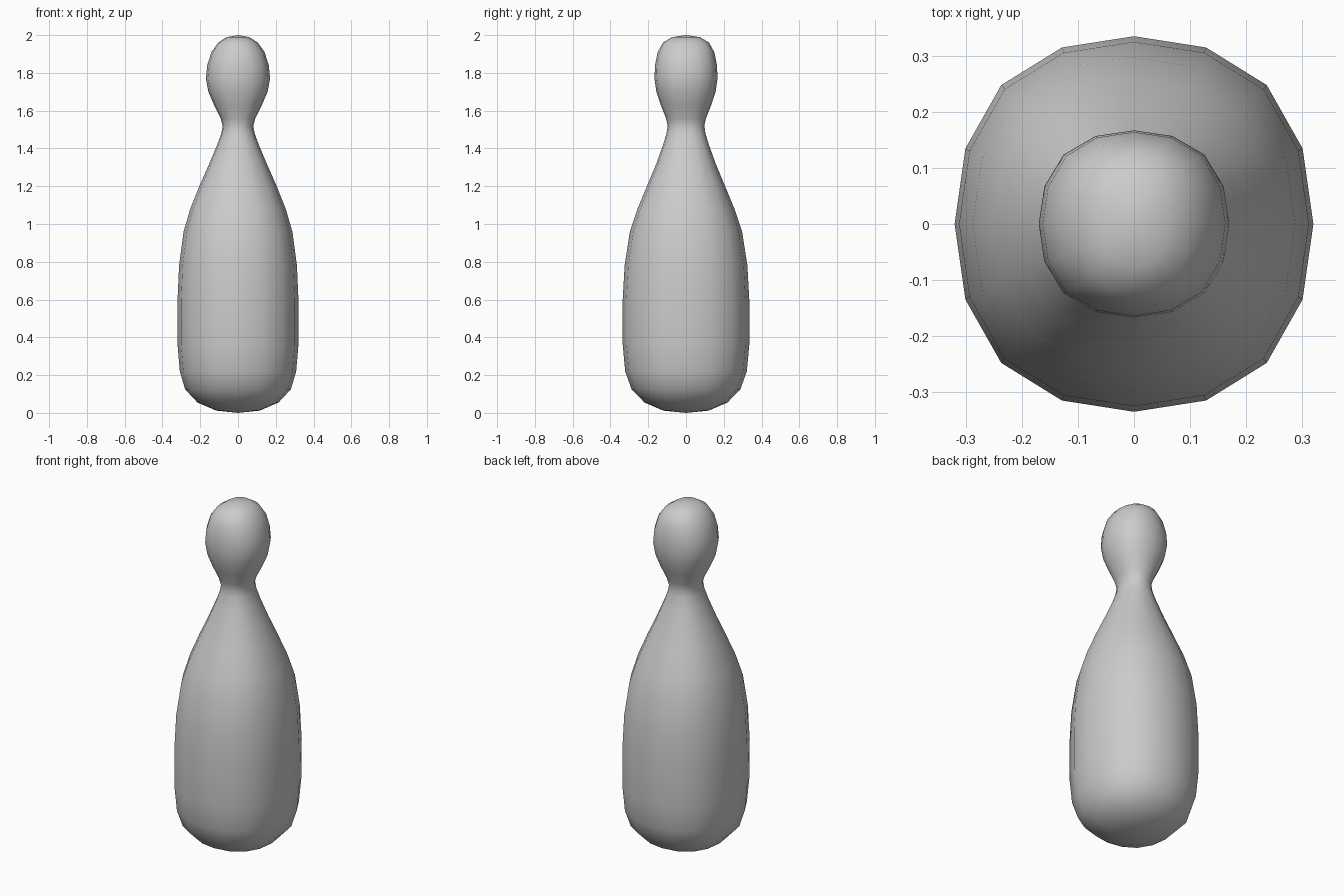
import bpy, bmesh

# Rings of the pin: height, half width in x, half depth in y
rings = [
    (0.012, 0.115, 0.12), (0.055, 0.215, 0.22), (0.125, 0.28, 0.288),
    (0.22, 0.308, 0.322), (0.36, 0.32, 0.335), (0.60, 0.32, 0.335),
    (0.78, 0.312, 0.325), (0.96, 0.288, 0.297), (1.08, 0.253, 0.257),
    (1.20, 0.205, 0.207), (1.32, 0.152, 0.157), (1.42, 0.110, 0.121),
    (1.48, 0.088, 0.103), (1.52, 0.081, 0.097), (1.56, 0.092, 0.106),
    (1.63, 0.127, 0.134), (1.70, 0.157, 0.157), (1.77, 0.17, 0.167),
    (1.84, 0.163, 0.164), (1.91, 0.141, 0.150), (1.96, 0.105, 0.122),
    (1.989, 0.06, 0.075),
]

# Slightly squared 16-sided cross-section, quarter turn repeated
quarter = [(1, 0), (0.94, 0.402), (0.74, 0.74), (0.402, 0.94)]
section = []
for _ in range(4):
    section += quarter
    quarter = [(-y, x) for x, y in quarter]

bm = bmesh.new()
loops = [[bm.verts.new((x * rx, y * ry, z)) for x, y in section] for z, rx, ry in rings]
n = len(section)

# Side walls
for a, b in zip(loops, loops[1:]):
    for i in range(n):
        j = (i + 1) % n
        bm.faces.new((a[i], a[j], b[j], b[i]))

# Rounded base and crown
base, crown = bm.verts.new((0, 0, 0)), bm.verts.new((0, 0, 2))
for i in range(n):
    j = (i + 1) % n
    bm.faces.new((base, loops[0][j], loops[0][i]))
    bm.faces.new((crown, loops[-1][i], loops[-1][j]))

for f in bm.faces:
    f.smooth = True
mesh = bpy.data.meshes.new("pin_body")
bm.to_mesh(mesh)
bm.free()
bpy.context.collection.objects.link(bpy.data.objects.new("pin_body", mesh))
